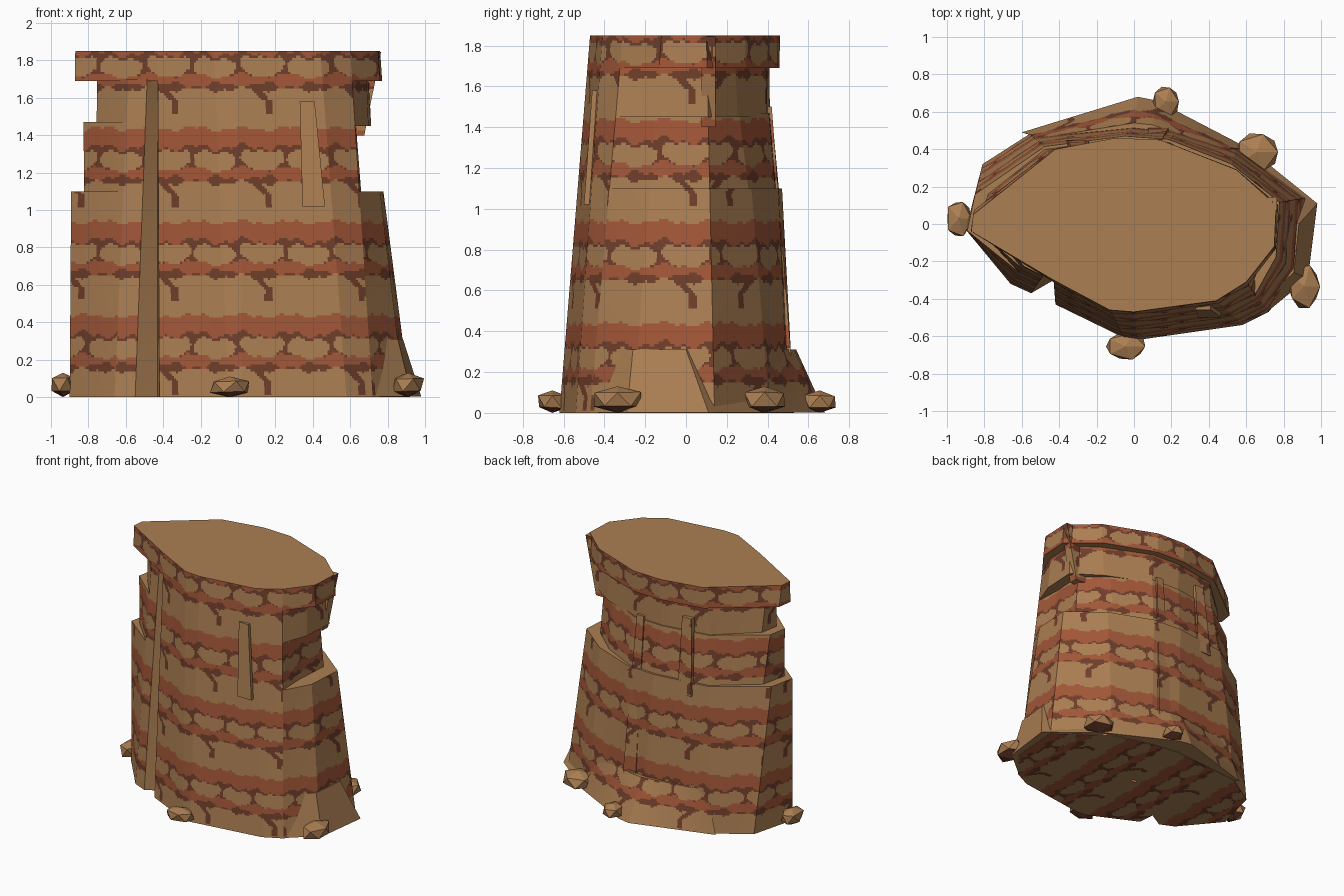
import bpy, bmesh, math, random
from mathutils import Vector

if "Cube" in bpy.data.objects:
    bpy.data.objects.remove(bpy.data.objects["Cube"])

random.seed(4)
STEP = 0.0125
TAN, RED, DARK = 0, 1, 2


def material(name, rgb):
    m = bpy.data.materials.new(name)
    m.diffuse_color = (*rgb, 1)
    m.use_nodes = True
    m.node_tree.nodes["Principled BSDF"].inputs["Base Color"].default_value = m.diffuse_color
    return m


MATS = [material("tan_sandstone", (0.412, 0.212, 0.086)),
        material("red_sandstone", (0.365, 0.096, 0.040)),
        material("dark_brown_seam", (0.158, 0.048, 0.024))]


# Strata rule: a half-unit tile of bands, lumps and seam tails
def strata(u, v):
    u, v = u % 0.5, v % 0.5
    a = u * 4 * math.pi
    w = 0.010 * math.sin(2 * a + 1) + 0.006 * math.sin(5 * a)
    tail = 0.165 if v < 0.08 else 0.165 - (v - 0.08) * 1.1
    if 0.015 < v < 0.165 and abs(u - tail) < 0.028 + w:
        return DARK
    if v < 0.145 + w:
        return TAN
    if v < 0.168 - 1.5 * w:
        return DARK
    for c, h, s in ((0.13, 0.118, 0.004), (0.375, 0.112, -0.004)):
        if abs((u - c) / h) ** 3 + abs((v - 0.268 - w - s) / 0.050) ** 2.5 < 1:
            return TAN
    if v < 0.222 + w:
        return RED
    if v < 0.335 + 1.5 * w:
        return DARK
    return RED if v < 0.435 + w else TAN


def finish(bm, name):
    me = bpy.data.meshes.new(name)
    bm.to_mesh(me)
    bm.free()
    for m in MATS:
        me.materials.append(m)
    ob = bpy.data.objects.new(name, me)
    bpy.context.collection.objects.link(ob)
    return ob


# Wall between two outlines, cut finely so the strata can be coloured by face
def loft(name, a, z0, b, z1, plain=(), fine=True, top=True, bottom=True, step=STEP):
    bm = bmesh.new()
    n = len(a)
    a, b = [Vector(p) for p in a], [Vector(p) for p in b]
    reach = max(abs(z1 - z0), max((p - q).length for p, q in zip(a, b)))
    rows = math.ceil(reach / step) if fine else 1
    cuts = []
    for i in range(n):
        k = (i + 1) % n
        length = max((a[i] - a[k]).length, (b[i] - b[k]).length)
        c = max(1, math.ceil(length / step)) if fine else 1
        cuts += [(i, k, j / c) for j in range(c)]
    grid = []
    for r in range(rows + 1):
        t = r / rows
        ring = [p.lerp(q, t) for p, q in zip(a, b)]
        grid.append([bm.verts.new((*ring[i].lerp(ring[k], s), z0 + (z1 - z0) * t))
                     for i, k, s in cuts])
    m = len(cuts)
    for r in range(rows):
        for c in range(m):
            d = (c + 1) % m
            f = bm.faces.new((grid[r][c], grid[r][d], grid[r + 1][d], grid[r + 1][c]))
            if not fine or cuts[c][0] in plain:
                continue
            f.normal_update()
            p, nm = f.calc_center_median(), f.normal
            if abs(nm.z) > 0.9:
                f.material_index = strata(p.y, p.x)
            elif abs(nm.y) > abs(nm.x):
                f.material_index = strata(p.x, p.z)
            else:
                f.material_index = strata(p.y + 0.13, p.z)
    if top:
        bm.faces.new(grid[-1])
    if bottom:
        bm.faces.new(grid[0][::-1])
    return finish(bm, name)


# Core outline at the foot and at the summit (points 2-4 form the front groove)
FOOT = [(-.90, -.03), (-.66, -.32), (-.55, -.37), (-.43, -.30), (-.42, -.43), (-.05, -.61),
        (.02, -.62), (.58, -.54), (.72, -.47), (.89, -.26), (.92, .14), (.55, .41),
        (.25, .50), (.02, .53), (-.56, .48), (-.81, .32)]
SUMMIT = [(-.87, -.04), (-.58, -.22), (-.48, -.27), (-.43, -.22), (-.43, -.30), (-.13, -.46),
          (.0, -.47), (.44, -.41), (.60, -.31), (.67, -.12), (.68, .10), (.50, .26),
          (.14, .42), (-.10, .43), (-.42, .37), (-.86, .05)]


def outline(z, left=0, right=0, back=0, groove=True):
    pts = []
    for i, (p, q) in enumerate(zip(FOOT, SUMMIT)):
        v = Vector(p).lerp(Vector(q), z / 1.85)
        if i in (0, 15):
            v.x -= left
        if i in (9, 10, 11):
            v.x += right * (0.6 if i == 11 else 1)
        if i in (11, 12, 13, 14):
            v.y += back
        pts.append(v)
    if not groove:
        pts[1], pts[2], pts[3] = (pts[0].lerp(pts[4], t) for t in (0.5, 0.75, 0.9))
    return pts


# Tiers of the butte: name, z0, z1, (left, right, back) offsets at each end
TIERS = [("lower_tier", 0, 1.10, (0, 0, 0), (.01, 0, 0)),
         ("middle_tier", 1.08, 1.47, (-.06, -.12, -.015), (-.05, -.10, -.03)),
         ("neck_tier", 1.45, 1.70, (-.12, -.02, -.04), (-.12, .0, -.03)),
         ("cap_rock", 1.69, 1.85, (0, .07, .02), (0, .08, .03))]
for name, z0, z1, o0, o1 in TIERS:
    cap = name == "cap_rock"
    loft(name, outline(z0, *o0, groove=not cap), z0, outline(z1, *o1, groove=not cap), z1,
         plain=() if cap else (2, 3), bottom=z0 > 1.2)

# Underside with strata running across it
foot = outline(0)
under = loft("underside", [p * 0.02 for p in foot], 0, foot, 0, top=False, bottom=False, step=0.02)
if under.data.polygons[0].normal.z > 0:
    under.data.flip_normals()

# Sloping rubble at the foot
loft("back_talus", [(.62, .40), (.12, .66), (.02, .68), (-.60, .49), (0, .3)], .003,
     [(.45, .41), (.10, .53), (.0, .54), (-.50, .46), (0, .3)], .31)
loft("right_talus", [(.70, -.48), (.93, -.29), (.98, .11), (.62, .40), (.5, 0)], .003,
     [(.72, -.38), (.855, -.26), (.882, .0), (.62, .16), (.5, 0)], .31, fine=False)


# Thin rock ribs leaning with the walls
def rib(name, low, high, w0, w1, d, fine=True):
    def box(c, w):
        return [(c[0] - w, c[1] - d), (c[0] + w, c[1] - d), (c[0] + w, c[1] + d), (c[0] - w, c[1] + d)]
    loft(name, box(low, w0), low[2], box(high, w1), high[2], fine=fine)


rib("front_rib", (.405, -.47, 1.02), (.37, -.43, 1.58), .06, .04, .03, False)
rib("back_long_rib", (.13, .48, .28), (.10, .385, 1.50), .055, .03, .035)
rib("back_short_rib", (-.30, .42, 1.0), (-.29, .375, 1.58), .06, .04, .03)
rib("cap_rib", (.625, .11, 1.40), (.715, .11, 1.845), .05, .05, .035)

# Loose boulders: centre x, y, then half sizes
BOULDERS = [(-.935, .03, .065, .095, .065), (-.045, -.655, .105, .07, .055),
            (.91, -.335, .085, .115, .065), (.655, .385, .115, .10, .065),
            (.17, .655, .07, .08, .055)]
for i, (x, y, sx, sy, sz) in enumerate(BOULDERS):
    bm = bmesh.new()
    bmesh.ops.create_icosphere(bm, subdivisions=1, radius=1.25)
    for v in bm.verts:
        v.co *= random.uniform(0.82, 1.05)
        c = [max(-1, min(1, t)) for t in v.co]
        v.co = Vector((x + c[0] * sx, y + c[1] * sy, sz + c[2] * sz))
    for f in bm.faces:
        if f.calc_center_median().z < sz * 0.35:
            f.material_index = DARK
    finish(bm, "boulder_%d" % (i + 1))
